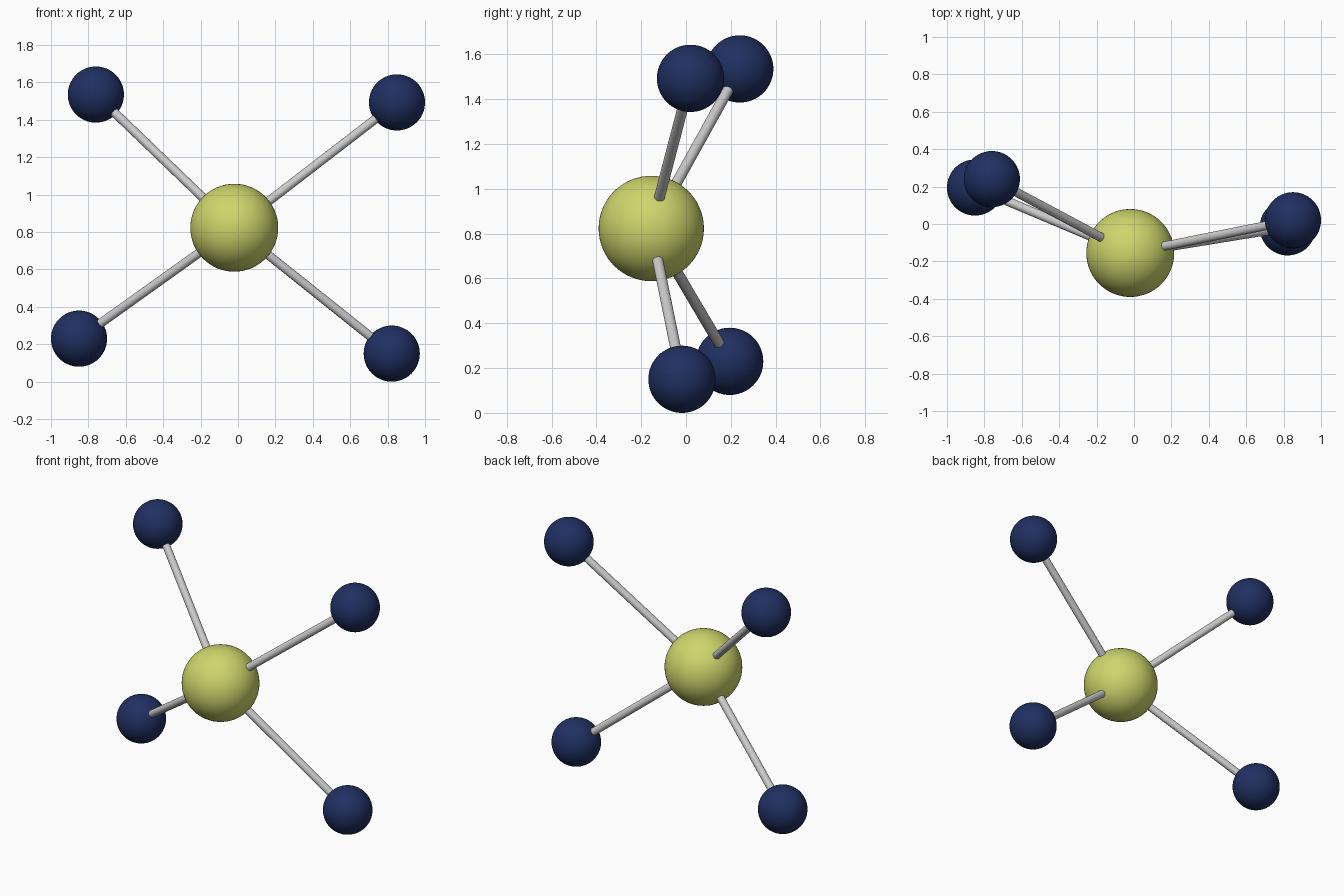
import bpy
from mathutils import Vector

if "Cube" in bpy.data.objects:
    bpy.data.objects.remove(bpy.data.objects["Cube"])


def material(name, color):
    mat = bpy.data.materials.new(name)
    mat.diffuse_color = (*color, 1.0)
    mat.use_nodes = True
    mat.node_tree.nodes["Principled BSDF"].inputs["Base Color"].default_value = mat.diffuse_color
    return mat


yellow = material("yellow", (0.62, 0.67, 0.15))
navy = material("navy", (0.014, 0.029, 0.12))


def ball(name, centre, radius, mat):
    bpy.ops.mesh.primitive_uv_sphere_add(segments=64, ring_count=32,
                                         radius=radius, location=centre)
    obj = bpy.context.object
    obj.name = name
    obj.data.materials.append(mat)
    bpy.ops.object.shade_smooth()


def rod(name, start, end, radius):
    axis = end - start
    bpy.ops.mesh.primitive_cylinder_add(vertices=32, radius=radius,
                                        depth=axis.length,
                                        location=(start + end) / 2)
    obj = bpy.context.object
    obj.name = name
    obj.rotation_euler = axis.to_track_quat('Z', 'Y').to_euler()
    bpy.ops.object.shade_smooth_by_angle()


# Large central atom
centre = Vector((-0.02, -0.155, 0.823))
ball("central_atom", centre, 0.235, yellow)

# Four outer atoms, each joined to the centre by a bond
outer = {
    "upper_left": (-0.76, 0.24, 1.535),
    "upper_right": (0.85, 0.02, 1.493),
    "lower_left": (-0.85, 0.195, 0.23),
    "lower_right": (0.822, -0.018, 0.15),
}
for side, pos in outer.items():
    ball(side + "_atom", pos, 0.15, navy)
    rod(side + "_bond", centre, Vector(pos), 0.024)
